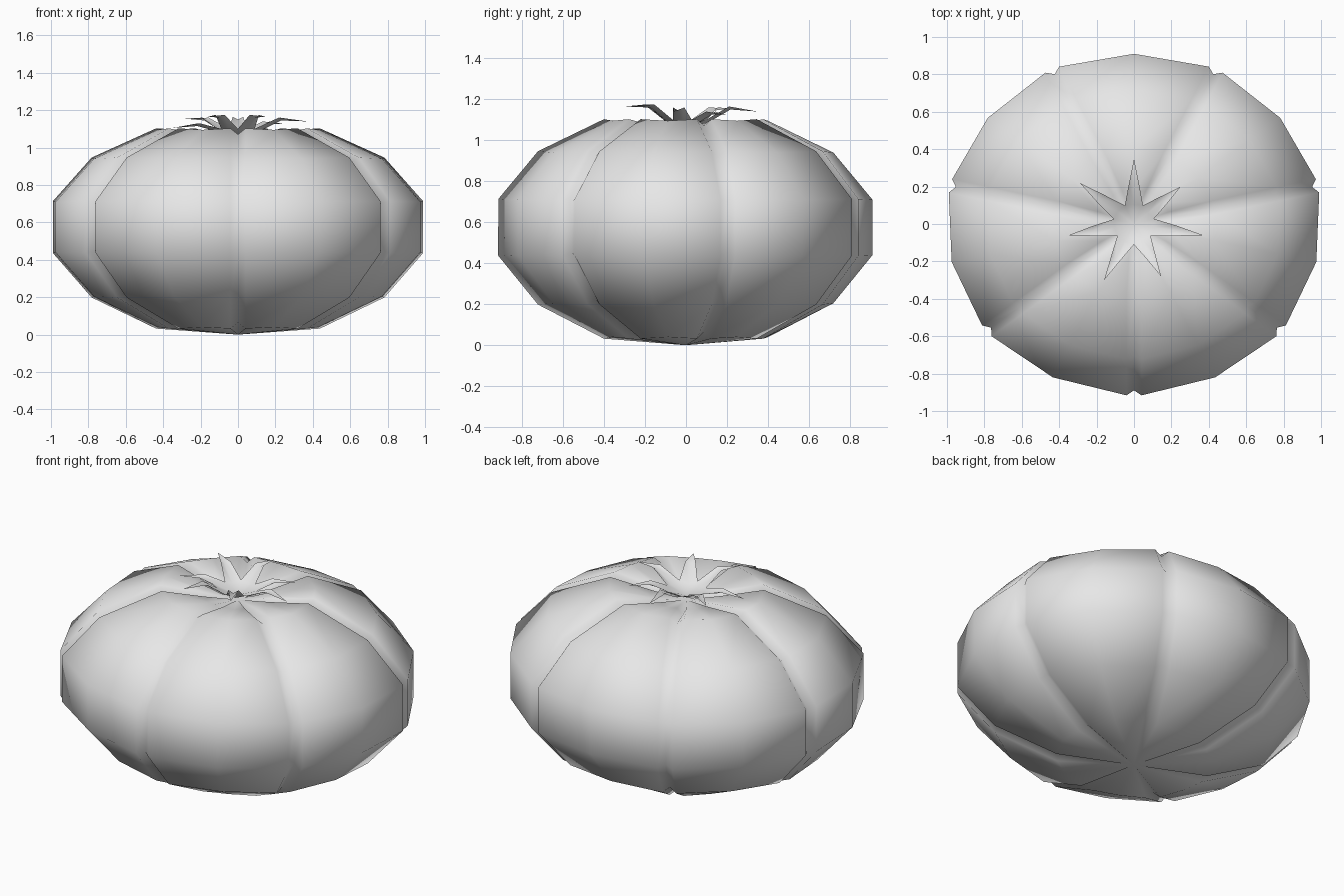
import bpy
import bmesh
from math import sin, cos, pi, radians, hypot
from mathutils import Vector

cube = bpy.data.objects.get("Cube")
if cube:
    bpy.data.objects.remove(cube, do_unlink=True)

LOBES = 7
DEPTH = 0.91          # front-to-back squash of the fruit

grey = bpy.data.materials.new("plain grey")
grey.use_nodes = True
colour = (0.8, 0.8, 0.8, 1)
grey.diffuse_color = colour
grey.node_tree.nodes["Principled BSDF"].inputs["Base Color"].default_value = colour


def finish(bm, name):
    mesh = bpy.data.meshes.new(name)
    bm.to_mesh(mesh)
    bm.free()
    mesh.materials.append(grey)
    mesh.shade_smooth()
    obj = bpy.data.objects.new(name, mesh)
    bpy.context.collection.objects.link(obj)
    return obj


# Fruit: a squashed profile swept round, with a narrow crease between lobes
profile = [(0.44, 0.04), (0.79, 0.205), (1.0, 0.44), (1.0, 0.71),
           (0.79, 0.94), (0.44, 1.095), (0.2, 1.055)]
BOTTOM, TOP = (0, 0.005), (0, 1.03)
crease = radians(2.3)
bm = bmesh.new()
rings = []
for i, (r, z) in enumerate(profile):
    before = profile[i - 1] if i else BOTTOM
    after = profile[i + 1] if i + 1 < len(profile) else TOP
    dr, dz = after[0] - before[0], after[1] - before[1]
    length = hypot(dr, dz)
    nr, nz = dz / length, -dr / length
    half = min(crease / r, radians(8))
    ring = []
    for lobe in range(LOBES):
        a = -pi / 2 + lobe * 2 * pi / LOBES
        for angle, push in ((a - half, 0.008), (a, -0.025),
                            (a + half, 0.008), (a + pi / LOBES, 0)):
            rr, zz = r + nr * push, z + nz * push
            ring.append(bm.verts.new((rr * cos(angle), rr * sin(angle) * DEPTH, zz)))
    rings.append(ring)
count = len(rings[0])
south = bm.verts.new((0, 0, 0))
north = bm.verts.new((0, 0, TOP[1]))
for j in range(count):
    k = (j + 1) % count
    bm.faces.new((south, rings[0][k], rings[0][j]))
    bm.faces.new((north, rings[-1][j], rings[-1][k]))
    for low, high in zip(rings, rings[1:]):
        bm.faces.new((low[j], low[k], high[k], high[j]))
finish(bm, "fruit_body")

# Calyx: seven folded leaves that rise from the dimple and droop at the tip
leaves = [  # tip x, tip y, arch height, tip height
    (0, 0.35, 1.165, 1.14), (-0.29, 0.22, 1.16, 1.155),
    (-0.35, -0.06, 1.13, 1.105), (-0.16, -0.3, 1.175, 1.165),
    (0.145, -0.28, 1.175, 1.165), (0.37, -0.06, 1.16, 1.14),
    (0.25, 0.2, 1.14, 1.125)]
bm = bmesh.new()
centre = bm.verts.new((0, 0, 1.06))
tips = [Vector(leaf[:2]) for leaf in leaves]
notches = []
for i, tip in enumerate(tips):
    gap = (tip.normalized() + tips[i - 1].normalized()).normalized() * 0.11
    notches.append(bm.verts.new((gap.x, gap.y, 1.1)))
for i, (x, y, arch, end) in enumerate(leaves):
    tip = tips[i]
    side = Vector((-tip.y, tip.x)).normalized()
    right, left = notches[i], notches[(i + 1) % len(leaves)]

    def point(along, across, height):
        p = tip * along + side * across
        return bm.verts.new((p.x, p.y, height))

    base = point(0.3, 0, 1.085)
    rib = point(0.62, 0, arch - 0.015)
    edge_r, edge_l = point(0.6, -0.028, arch), point(0.6, 0.028, arch)
    end_vert = point(1, 0, end)
    for face in ((centre, right, base), (centre, base, left),
                 (right, edge_r, rib, base), (base, rib, edge_l, left),
                 (edge_r, end_vert, rib), (rib, end_vert, edge_l)):
        bm.faces.new(face)
finish(bm, "calyx_leaves")
